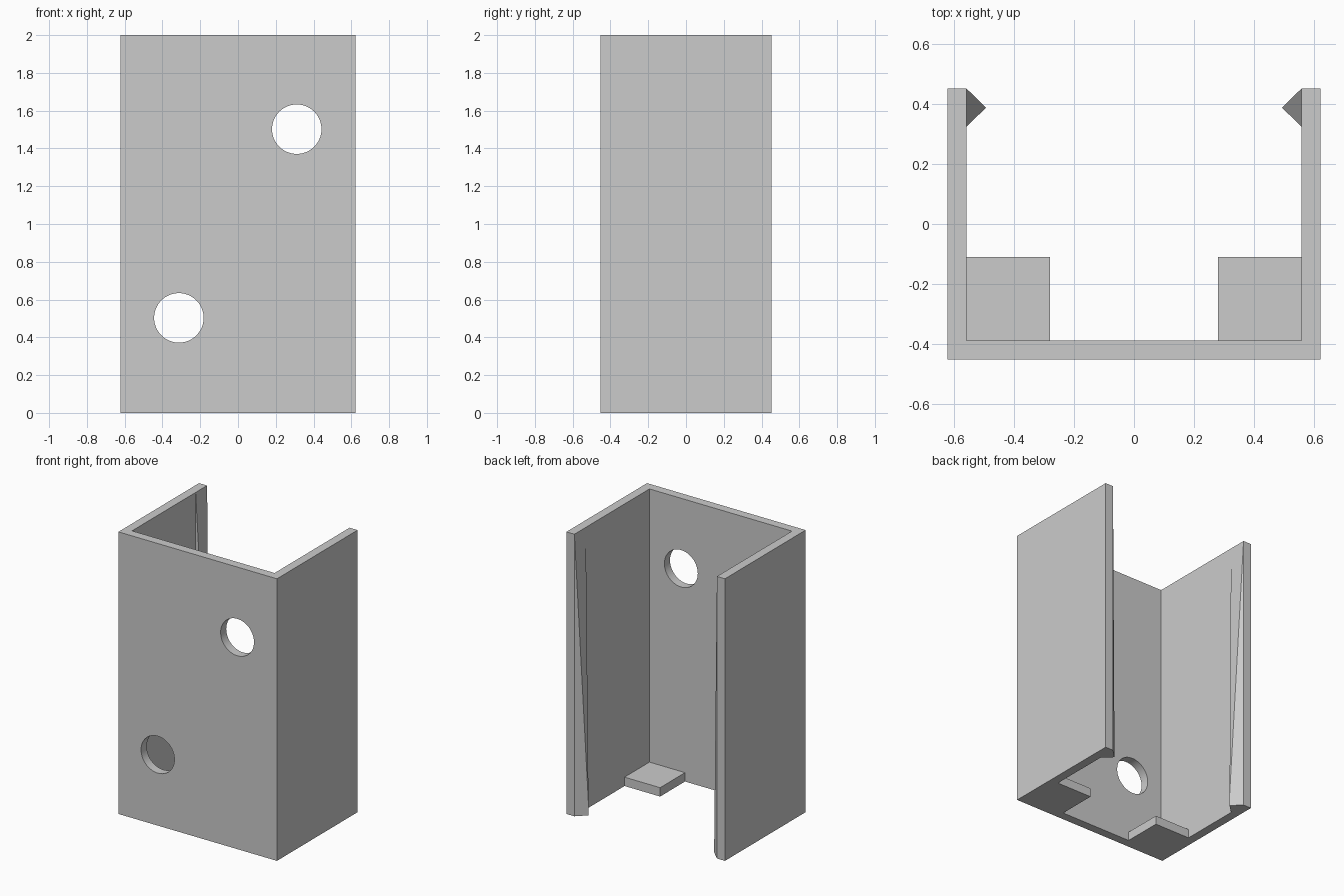
import bpy, bmesh, math

if "Cube" in bpy.data.objects:
    bpy.data.objects.remove(bpy.data.objects["Cube"], do_unlink=True)

W, D, H, T = 0.622, 0.452, 2.0, 0.063   # half width, half depth, height, wall
IN = W - T                              # inner side of the side walls

grey = bpy.data.materials.new("light grey")
grey.use_nodes = True
colour = (0.6, 0.6, 0.6, 1)
grey.diffuse_color = colour
grey.node_tree.nodes["Principled BSDF"].inputs["Base Color"].default_value = colour


def finish(name, bm):
    bmesh.ops.recalc_face_normals(bm, faces=bm.faces)
    mesh = bpy.data.meshes.new(name)
    bm.to_mesh(mesh)
    bm.free()
    mesh.materials.append(grey)
    obj = bpy.data.objects.new(name, mesh)
    bpy.context.collection.objects.link(obj)
    return obj


def prism(name, outline, height):
    bm = bmesh.new()
    base = bm.faces.new([bm.verts.new((x, y, 0)) for x, y in outline])
    top = bmesh.ops.extrude_face_region(bm, geom=[base])["geom"]
    verts = [v for v in top if isinstance(v, bmesh.types.BMVert)]
    bmesh.ops.translate(bm, verts=verts, vec=(0, 0, height))
    return finish(name, bm)


# U-shaped channel, open at the back
half = [(W, -D), (W, D), (IN, D), (IN, -D + T)]
channel = prism("channel", half + [(-x, y) for x, y in reversed(half)], H)

# Two round holes through the front wall
for x, z in ((0.311, 1.502), (-0.313, 0.503)):
    bpy.ops.mesh.primitive_cylinder_add(vertices=64, radius=0.131, depth=4 * T,
                                        location=(x, -D + T / 2, z),
                                        rotation=(math.pi / 2, 0, 0))
    cutter = bpy.context.object
    cutter.name = "hole_cutter"
    cutter.hide_render = True
    cutter.data.materials.append(grey)
    cut = channel.modifiers.new("hole", "BOOLEAN")
    cut.operation = "DIFFERENCE"
    cut.solver = "EXACT"
    cut.object = cutter
    bpy.ops.object.select_all(action="DESELECT")
    channel.select_set(True)
    bpy.context.view_layer.objects.active = channel
    bpy.ops.object.modifier_apply(modifier=cut.name)
    bpy.data.objects.remove(cutter, do_unlink=True)
bpy.ops.object.shade_smooth_by_angle(angle=math.radians(30))

for side, s in (("left", 1), ("right", -1)):
    # Square stop tab in the bottom front corner
    x0, y0, size = s * IN, -D + T, 0.279
    x1, y1 = s * (IN - size), y0 + size
    prism(side + "_stop_tab", [(x0, y0), (x1, y0), (x1, y1), (x0, y1)], T)

    # Snap ridge: upright triangular bar cut by a slope up to the wall top
    bm = bmesh.new()
    for y, tip, z in ((D, 0, H), (D - 0.128, 0, H), (D - 0.064, 0.066, 0.07)):
        for height in (0, z):
            bm.verts.new((s * (IN - tip), y, height))
    bmesh.ops.convex_hull(bm, input=bm.verts)
    finish(side + "_snap_ridge", bm)
